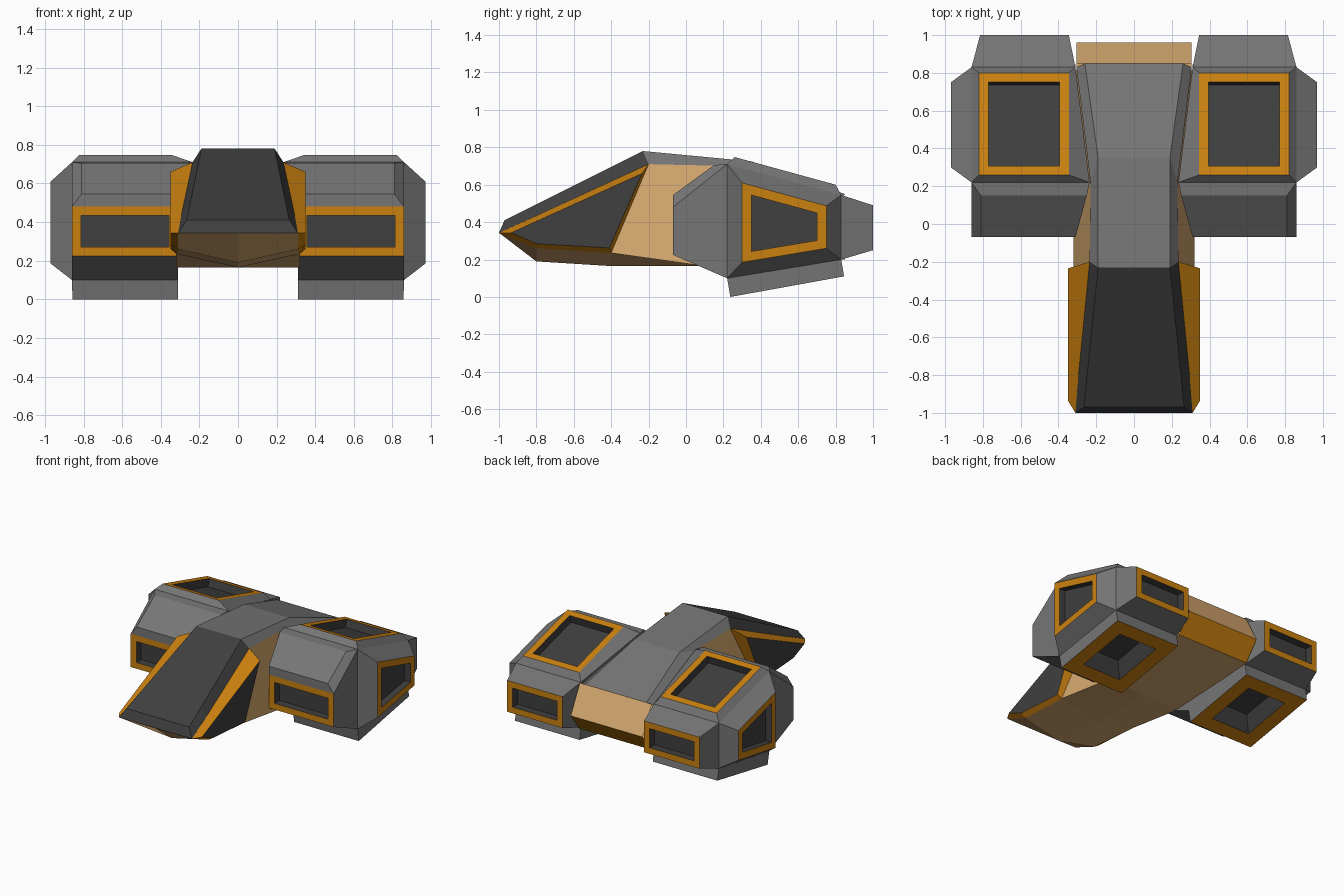
import bpy, bmesh
from mathutils import Vector

if "Cube" in bpy.data.objects:
    bpy.data.objects.remove(bpy.data.objects["Cube"])

COLOURS = {"hull_grey": (0.18, 0.18, 0.18), "dark_glass": (0.05, 0.05, 0.05),
           "orange_trim": (0.60, 0.22, 0.005), "tan_panel": (0.68, 0.40, 0.16)}
GREY, DARK, ORANGE, TAN = range(4)
mats = []
for n, c in COLOURS.items():
    m = bpy.data.materials.new(n)
    m.diffuse_color = (*c, 1)
    m.use_nodes = True
    m.node_tree.nodes["Principled BSDF"].inputs["Base Color"].default_value = m.diffuse_color
    mats.append(m)


def face(bm, pts, mat):
    f = bm.faces.new([bm.verts.new(p) for p in pts])
    f.material_index = mat
    return f


def bump(bm, base, top, side_mats, top_mat):
    """Raised panel: tapered sides between two loops plus a cap."""
    n = len(base)
    for i in range(n):
        j = (i + 1) % n
        if (Vector(base[i]) - Vector(top[i])).length + (Vector(base[j]) - Vector(top[j])).length > 1e-4:
            face(bm, [base[i], base[j], top[j], top[i]], side_mats[i % len(side_mats)])
    return face(bm, top, top_mat)


def window(bm, cap, border, depth, centre, shrink=1.0):
    """Orange frame with a sunken dark pane."""
    cap.normal_update()
    rim = bmesh.ops.inset_individual(bm, faces=[cap], thickness=border, use_even_offset=True)["faces"]
    for f in rim:
        f.material_index = ORANGE
    nrm, mid = cap.normal.copy(), cap.calc_center_median()
    if nrm.dot(centre - mid) < 0:
        nrm.negate()
    outer = [v.co.copy() for v in cap.verts]
    inner = [mid + (p - mid) * shrink + nrm * depth for p in outer]
    bm.faces.remove(cap)
    bump(bm, outer, inner, [DARK], DARK)


def finish(bm, name):
    """Weld, orient and mirror the half model."""
    bmesh.ops.remove_doubles(bm, verts=bm.verts, dist=0.0005)
    bmesh.ops.dissolve_degenerate(bm, edges=bm.edges, dist=0.0001)
    bmesh.ops.recalc_face_normals(bm, faces=bm.faces)
    me = bpy.data.meshes.new(name)
    bm.to_mesh(me)
    bm.free()
    for m in mats:
        me.materials.append(m)
    ob = bpy.data.objects.new(name, me)
    bpy.context.collection.objects.link(ob)
    ob.modifiers.new("mirror", 'MIRROR')
    return ob


# Fuselage: half sections of roof edge, shoulder, lower edge, keel (x, y, z)
stations = [
    [(.265, -.97, .41), (.31, -1, .343), (.31, -1, .343), (0, -1, .343)],
    [(.248, -.80, .495), (.294, -.8, .435), (.31, -.80, .26), (0, -.80, .19)],
    [(.19, -.23, .78), (.235, -.20, .71), (.32, -.40, .235), (0, -.40, .165)],
    [(.19, .35, .725), (.23, .22, .70), (.32, .10, .165), (0, .10, .165)],
    [(.26, .85, .55), (.305, .83, .53), (.305, .85, .20), (0, .85, .20)],
]
bm = bmesh.new()
rails = [[(0, s[0][1], s[0][2])] + s for s in stations]
for k in range(len(rails) - 1):
    upper = DARK if k < 2 else GREY
    strip = [upper, upper, TAN, TAN]
    for r in range(4):
        face(bm, [rails[k][r], rails[k][r + 1], rails[k + 1][r + 1], rails[k + 1][r]], strip[r])
# nose tip
face(bm, [(0, -1, .343), (.31, -1, .343), (.265, -.97, .41), (0, -.97, .41)], DARK)
# tail ramp and lower lip
face(bm, [(0, .85, .55), (.305, .85, .55), (.305, .96, .34), (0, .96, .34)], TAN)
face(bm, [(0, .96, .34), (.305, .96, .34), (.305, .85, .20), (0, .85, .20)], ORANGE)
finish(bm, "fuselage")

# Cockpit side panels with orange bevels
bm = bmesh.new()
bump(bm,
     [(.31, -1, .343), (.235, -.20, .71), (.32, -.40, .235), (.31, -.80, .26)],
     [(.35, -.935, .343), (.35, -.235, .66), (.35, -.41, .262), (.35, -.80, .285)],
     [ORANGE], DARK)
finish(bm, "cockpit_side_panel")

# Engine pod: side profile corners (y, z) with inner x per corner
I, T, O = .31, .235, .86
A, B, C = (-.07, .225), (-.07, .48), (.22, .71)
D, E, F = (.83, .545), (.83, .20), (.22, .10)
bm = bmesh.new()
mid = Vector((.6, .38, .38))


def quad(p, q, xi_p=I, xi_q=I, xo=O):
    return [(xi_p, *p), (xo, *p), (xo, *q), (xi_q, *q)]


face(bm, quad(A, F), GREY)                                   # lower front
face(bm, [(O, *p) for p in (A, B, C, F)], GREY)              # outer cheek
face(bm, [(T if p is C else I, *p) for p in (A, B, C, D, E, F)], GREY)
# front intake
window(bm, face(bm, quad(A, B), ORANGE), .047, .06, mid)
# front slope slab
bump(bm, quad(B, C, I, T),
     [(I, -.07, .545), (.81, -.07, .545), (.81, .15, .705), (.25, .15, .705)], [GREY], GREY)
# top vent
cap = bump(bm, quad(C, D, T, I), quad((.26, .748), (.80, .60), .345, .345, .82), [GREY], ORANGE)
window(bm, cap, .05, .06, mid)
# rear exhaust
cap = bump(bm, quad(D, E), quad((1, .49), (1, .25), .345, .345, .815), [GREY], ORANGE)
window(bm, cap, .047, .06, mid)
# bottom thruster
cap = bump(bm, quad(E, F), quad((.845, .11), (.237, 0), I, I, .857), [GREY], ORANGE)
window(bm, cap, .11, .10, mid, .65)
# outer side vent
cap = bump(bm, [(O, *p) for p in (F, C, D, E)],
           [(.97, .30, .185), (.97, .30, .61), (.97, .75, .487), (.97, .75, .26)], [GREY], ORANGE)
window(bm, cap, .05, .05, mid)
finish(bm, "engine_pod")
